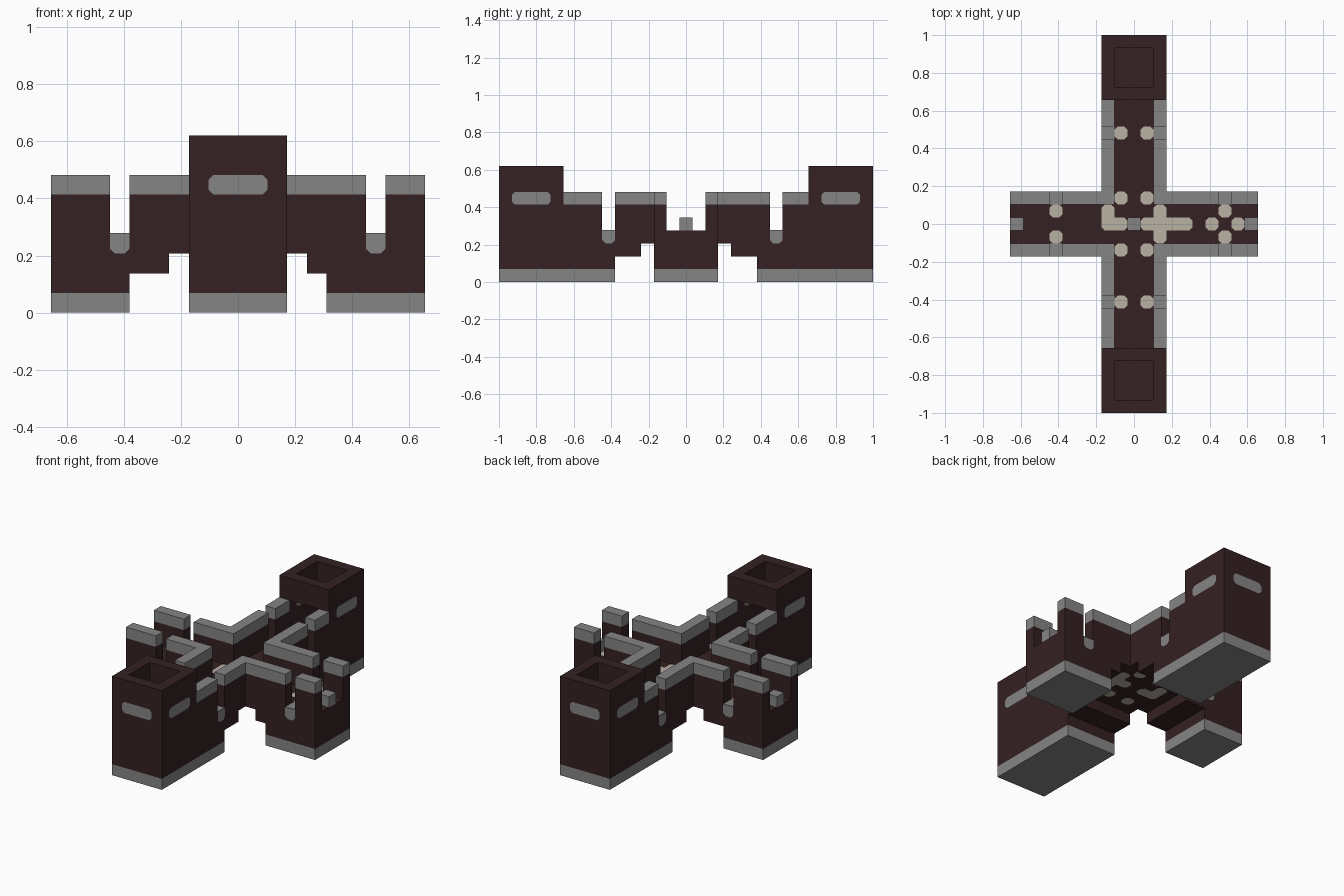
import bpy
import bmesh
from mathutils import Vector

if "Cube" in bpy.data.objects:
    bpy.data.objects.remove(bpy.data.objects["Cube"])

U = 2 / 29  # one block


def material(name, rgb):
    m = bpy.data.materials.new(name)
    m.use_nodes = True
    m.diffuse_color = (*rgb, 1)
    m.node_tree.nodes["Principled BSDF"].inputs["Base Color"].default_value = (*rgb, 1)
    return m


BRICK = material("dark_brick", (0.035, 0.015, 0.016))
STONE = material("grey_stone", (0.235, 0.235, 0.235))
SAND = material("pale_sand", (0.48, 0.44, 0.37))


def finish(name, bm, mat):
    bmesh.ops.scale(bm, vec=(U, U, U), verts=bm.verts)
    me = bpy.data.meshes.new(name)
    bm.to_mesh(me)
    bm.free()
    me.materials.append(mat)
    bpy.context.collection.objects.link(bpy.data.objects.new(name, me))


def box(name, xs, ys, zs, mat, swap=False):
    """Box from ranges in block units; swap turns it onto the other arm."""
    if swap:
        xs, ys = ys, xs
    lo, hi = [Vector(p) for p in zip(sorted(xs), sorted(ys), sorted(zs))]
    bm = bmesh.new()
    bmesh.ops.create_cube(bm, size=1)
    bmesh.ops.scale(bm, vec=hi - lo, verts=bm.verts)
    bmesh.ops.translate(bm, vec=(lo + hi) / 2, verts=bm.verts)
    finish(name, bm, mat)


def patch(name, cells, axis, level, side, mat, square_top=False):
    """Flat patch of unit cells with clipped outer corners, facing side * axis."""
    bm = bmesh.new()
    cells = set(cells)
    out = Vector([side if i == axis else 0 for i in range(3)])
    c = 0.25
    for a, b in cells:
        pts = []
        for sa, sb in ((1, 1), (-1, 1), (-1, -1), (1, -1)):
            joined = (a + sa, b) in cells or (a, b + sb) in cells
            if joined or (square_top and sb > 0):
                pts.append((a + sa / 2, b + sb / 2))
            else:
                ends = [(a + sa / 2, b + sb * (0.5 - c)), (a + sa * (0.5 - c), b + sb / 2)]
                pts += ends if sa * sb > 0 else ends[::-1]
        verts = []
        for p in pts:
            co = list(p)
            co.insert(axis, level + side * 0.03)
            verts.append(bm.verts.new(co))
        face = bm.faces.new(verts)
        face.normal_update()
        if face.normal.dot(out) < 0:
            face.normal_flip()
    finish(name, bm, mat)


# Floors of the long bridge and the two short arms
box("long_floor", (-2.5, 2.5), (-14.5, 14.5), (3, 4), BRICK)
for s, label in ((1, "left"), (-1, "right")):
    box(label + "_floor", (2.5 * s, 9.5 * s), (-2.5, 2.5), (3, 4), BRICK)

# Piers with stone footing and stepped brackets
arms = (("front", -14.5, -5.5, True), ("back", 14.5, 5.5, True),
        ("right", -9.5, -5.5, False), ("left", 9.5, 4.5, False))
for label, end, inner, swap in arms:
    s = 1 if end > 0 else -1
    box(label + "_footing", (end, inner), (-2.5, 2.5), (0, 1), STONE, swap)
    box(label + "_pier", (end, inner), (-2.5, 2.5), (1, 3), BRICK, swap)
    box(label + "_bracket", (inner, 3.5 * s), (-2.5, 2.5), (2, 3), BRICK, swap)

# Parapets with stone caps, broken by one slot per arm
for swap, start, label in ((True, 1.5, "long"), (False, 2.5, "short")):
    for span in ((start, 6.5), (7.5, 9.5), (-5.5, -start), (-9.5, -6.5)):
        for side in (-1, 1):
            across = (1.5 * side, 2.5 * side)
            box(label + "_parapet", span, across, (4, 6), BRICK, swap)
            box(label + "_cap", span, across, (6, 7), STONE, swap)
    # Stone sills in the slots
    axis = 0 if swap else 1
    for pos in (-6, 7):
        for side in (-1, 1):
            patch(label + "_sill_face", [(pos, 3.5)], axis, 2.5 * side, side, STONE, True)
            box(label + "_sill_top", (pos - 0.5, pos + 0.5), (1.5 * side, 2.5 * side),
                (4, 4.04), STONE, swap)

# Hollow end towers, open toward the bridge, with stone window bands
for s, label in ((-1, "front"), (1, "back")):
    for side in (-1, 1):
        box(label + "_tower_side", (1.5 * side, 2.5 * side), (9.5 * s, 14.5 * s), (4, 9), BRICK)
        band = [(s * y, 6.5) for y in (11, 12, 13)]
        patch(label + "_side_window", band, 0, 2.5 * side, side, STONE)
        patch(label + "_side_window_inner", band, 0, 1.5 * side, -side, STONE)
    box(label + "_tower_end", (-1.5, 1.5), (13.5 * s, 14.5 * s), (4, 9), BRICK)
    box(label + "_tower_lintel", (-1.5, 1.5), (9.5 * s, 10.5 * s), (7, 9), BRICK)
    band = [(x, 6.5) for x in (-1, 0, 1)]
    patch(label + "_end_window", band, 1, 14.5 * s, s, STONE)
    patch(label + "_end_window_inner", band, 1, 13.5 * s, -s, STONE)

# Small stone posts at the centre and at the short arm ends
for x in (-9, 0, 9):
    box("post", (x - 0.5, x + 0.5), (-0.5, 0.5), (4, 5), STONE)

# Pale floor pattern
pattern = [(-2, 1), (-2, 0), (-1, 0), (1, 0), (2, 0), (3, 0), (4, 0), (2, 1), (2, -1),
           (6, 0), (8, 0), (7, 1), (7, -1), (-6, 1), (-6, -1)]
pattern += [(x, y) for x in (-1, 1) for y in (-6, -2, 2, 7)]
patch("floor_pattern", pattern, 2, 4, 1, SAND)
below = [p for p in pattern if max(abs(p[0]), abs(p[1])) <= 3]
patch("underside_pattern", below, 2, 3, -1, SAND)
